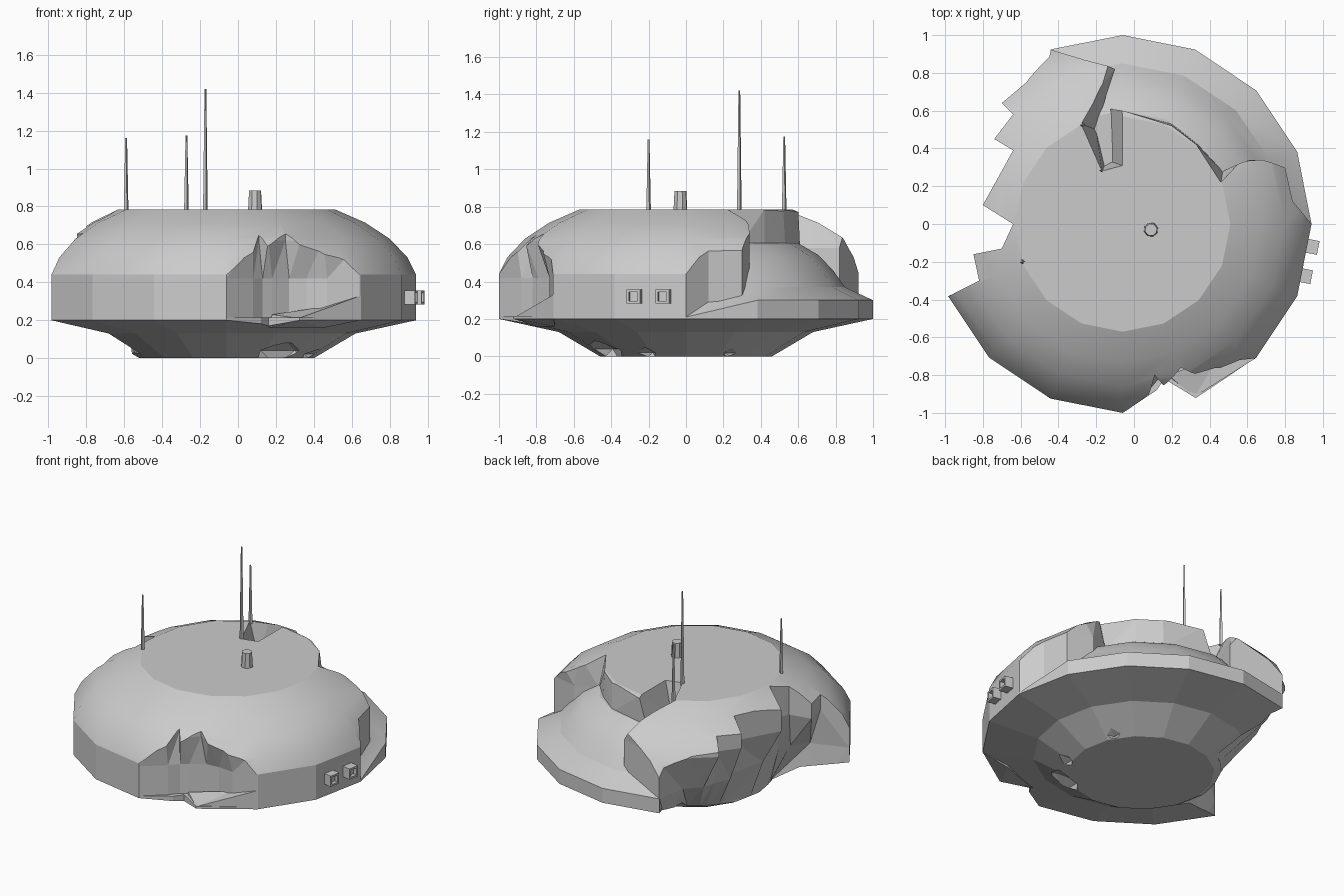
import bpy, bmesh, math
from mathutils import Vector, Matrix

if "Cube" in bpy.data.objects:
    bpy.data.objects.remove(bpy.data.objects["Cube"])

CX = -0.06   # axis of the hull


def finish(bm, name):
    bmesh.ops.remove_doubles(bm, verts=bm.verts, dist=1e-5)
    bmesh.ops.recalc_face_normals(bm, faces=bm.faces)
    me = bpy.data.meshes.new(name)
    bm.to_mesh(me)
    bm.free()
    ob = bpy.data.objects.new(name, me)
    bpy.context.collection.objects.link(ob)
    return ob


def loft(name, rings, triangulate=False):
    """Skin between closed loops of equal length and cap both ends."""
    bm = bmesh.new()
    vs = [[bm.verts.new(p) for p in r] for r in rings]
    n = len(rings[0])
    for a, b in zip(vs, vs[1:]):
        for i in range(n):
            bm.faces.new((a[i], a[(i + 1) % n], b[(i + 1) % n], b[i]))
    bm.faces.new(vs[0])
    bm.faces.new(vs[-1])
    bmesh.ops.recalc_face_normals(bm, faces=bm.faces)
    if triangulate:
        bmesh.ops.triangulate(bm, faces=bm.faces)
    return finish(bm, name)


def polar(r, a, z):
    return (CX + r * math.cos(a), r * math.sin(a), z)


def cut(target, cutter):
    cutter.hide_render = True
    m = target.modifiers.new("cut", 'BOOLEAN')
    m.operation, m.solver, m.object = 'DIFFERENCE', 'EXACT', cutter
    bpy.context.view_layer.objects.active = target
    bpy.ops.object.modifier_apply(modifier=m.name)
    bpy.data.objects.remove(cutter, do_unlink=True)


def breach(name, levels, outer):
    """Jagged cutter: inner edge per level, shared outer closing points."""
    return loft(name, [[(x, y, z) for x, y in pts + outer] for z, pts in levels], True)


def smooth_dome(ob):
    bpy.ops.object.select_all(action='DESELECT')
    ob.select_set(True)
    bpy.context.view_layer.objects.active = ob
    bpy.ops.object.shade_smooth_by_angle(angle=math.radians(25))
    for p in ob.data.polygons:      # only the curved upper skin is smooth
        out = (p.center.x - CX) * p.normal.x + p.center.y * p.normal.y
        if p.normal.z < 0.25 or p.normal.z > 0.99 or out < 0.05:
            p.use_smooth = False


# Hull: 16-sided lathe
step = math.tau / 16
profile = [(.46, 0), (.68, .13), (1, .2), (1, .44), (.955, .53), (.86, .63), (.73, .715), (.57, .785)]
hull = loft("hull", [[polar(r, i * step, z) for i in range(16)] for r, z in profile])

# Left breach, undercut below the torn skin
edge = [(-.44, .925), (-.57, .75), (-.70, .64), (-.64, .58), (-.74, .45), (-.64, .39), (-.80, .10),
        (-.64, 0), (-.70, -.13), (-.85, -.16), (-.82, -.30), (-.984, -.383)]
mid = [(-.44, .925), (-.48, .72), (-.57, .62), (-.59, .54), (-.64, .43), (-.60, .36), (-.66, .10),
       (-.60, 0), (-.62, -.13), (-.66, -.2), (-.74, -.30), (-.984, -.383)]
low = []
for k, (x, y) in enumerate(mid):
    v = Vector((x - CX, y)).normalized() * (.8 if k in (0, 11) else .5)
    low.append((v.x + CX, v.y))
cut(hull, breach("left_breach", [(-.05, low), (.03, low), (.3, mid), (.55, edge), (1, edge)],
                 [(-1.6, -.62), (-1.6, 1.5), (-.68, 1.5)]))

# Rear right breach with the crack running into the roof
top = [(.94, 0), (.83, .18), (.77, .34), (.58, .33), (.46, .22), (.33, .42), (.20, .52), (-.06, .60),
       (-.06, .31), (-.17, .28), (-.28, .53), (-.22, .68), (-.24, .88), (-.443, .924)]
bot = [(.94, 0), (.84, .12), (.80, .30), (.62, .34), (.47, .28), (.34, .42), (.20, .53), (-.13, .61),
       (-.12, .33), (-.155, .31), (-.20, .50), (-.15, .67), (-.10, .82), (-.443, .924)]
cut(hull, breach("rear_breach", [(.205, bot), (.58, bot), (.785, top), (1, top)],
                 [(-.66, 1.5), (1.6, 1.5), (1.6, 0)]))

# Front dent and the notch through the rim below it
d_top = [(-.06, -1), (.08, -.91), (.11, -.80), (.16, -.86), (.25, -.76), (.33, -.80), (.45, -.78), (.65, -.71)]
d_low = [(-.06, -1), (.08, -.88), (.13, -.82), (.18, -.79), (.27, -.73), (.36, -.72), (.47, -.73), (.65, -.71)]
cut(hull, breach("front_dent", [(.215, d_low), (.42, d_low), (.62, d_top), (.8, d_top)],
                 [(1, -1.1), (.5, -1.5), (-.06, -1.5)]))
n_top = [(-.06, -1), (.12, -.88), (.16, -.82), (.325, -.92)]
cut(hull, breach("rim_notch", [(.1, n_top), (.3, n_top)], [(.4, -1.3), (-.06, -1.3)]))

# Pits in the underside
for x, y, r in ((.25, -.47, .15), (.42, -.22, .08), (.40, .25, .07)):
    bm = bmesh.new()
    bmesh.ops.create_icosphere(bm, subdivisions=1, radius=r,
                               matrix=Matrix.Translation((x, y, .0)) @ Matrix.Diagonal((1.2, 1, .6, 1)))
    cut(hull, finish(bm, "pit_cutter"))
smooth_dome(hull)

# Inner core exposed in the rear breach
core_profile = [(0, .2), (1, .2), (1, .3), (.85, .37), (.79, .455), (.71, .54), (.6, .605), (0, .605)]
bm = bmesh.new()
cols = []
for i in range(6):
    col = []
    for r, z in core_profile:
        if i == 0 and r > .9:
            z = .2 + (z - .2) * .1
        col.append(bm.verts.new(polar(r, i * step, z)))
    cols.append(col)
n = len(core_profile)
for a, b in zip(cols, cols[1:]):
    for j in range(n - 1):
        bm.faces.new((a[j], b[j], b[j + 1], a[j + 1]))
bm.faces.new(cols[0])
bm.faces.new(cols[-1])
bmesh.ops.dissolve_degenerate(bm, dist=1e-5, edges=bm.edges)
core = finish(bm, "inner_core")
smooth_dome(core)

# Torn rim plate under the front dent
loft("torn_plate", [[(.16, -.80, z0), (.32, -.915, .2), (.648, -.708, .2), (.45, -.70, z0)] if k == 0 else
                    [(.18, -.80, .23), (.32, -.915, .21), (.648, -.708, .33), (.45, -.70, .27)]
                    for k, z0 in enumerate((.16, 0))], True)


# Tapered posts: three antennas and a roof vent
def post(name, x, y, z1, r0, r1, sides, z0=.77):
    loft(name, [[(x + r * math.cos(i * math.tau / sides + .3), y + r * math.sin(i * math.tau / sides + .3), z)
                 for i in range(sides)] for r, z in ((r0, z0), (r1, z1))])


for i, (x, y, z) in enumerate(((-.59, -.2, 1.16), (-.272, .525, 1.175), (-.172, .285, 1.42))):
    post(f"antenna_{i + 1}", x, y, z, .013, .005, 4)
post("roof_vent", .09, -.03, .885, .039, .033, 8)

# Side lamps with recessed faces
turn = Matrix.Rotation(-step / 2, 4, 'Z')
for i, (x, y) in enumerate(((.94, -.12), (.905, -.275))):
    place = Matrix.Translation((x, y, .32)) @ turn
    rings = [[place @ Vector((d, s * a, s * b)) for a, b in ((-1, -1), (1, -1), (1, 1), (-1, 1))]
             for d, s in ((-.06, .037), (.036, .037), (.036, .024), (.01, .024))]
    loft(f"side_lamp_{i + 1}", rings)
